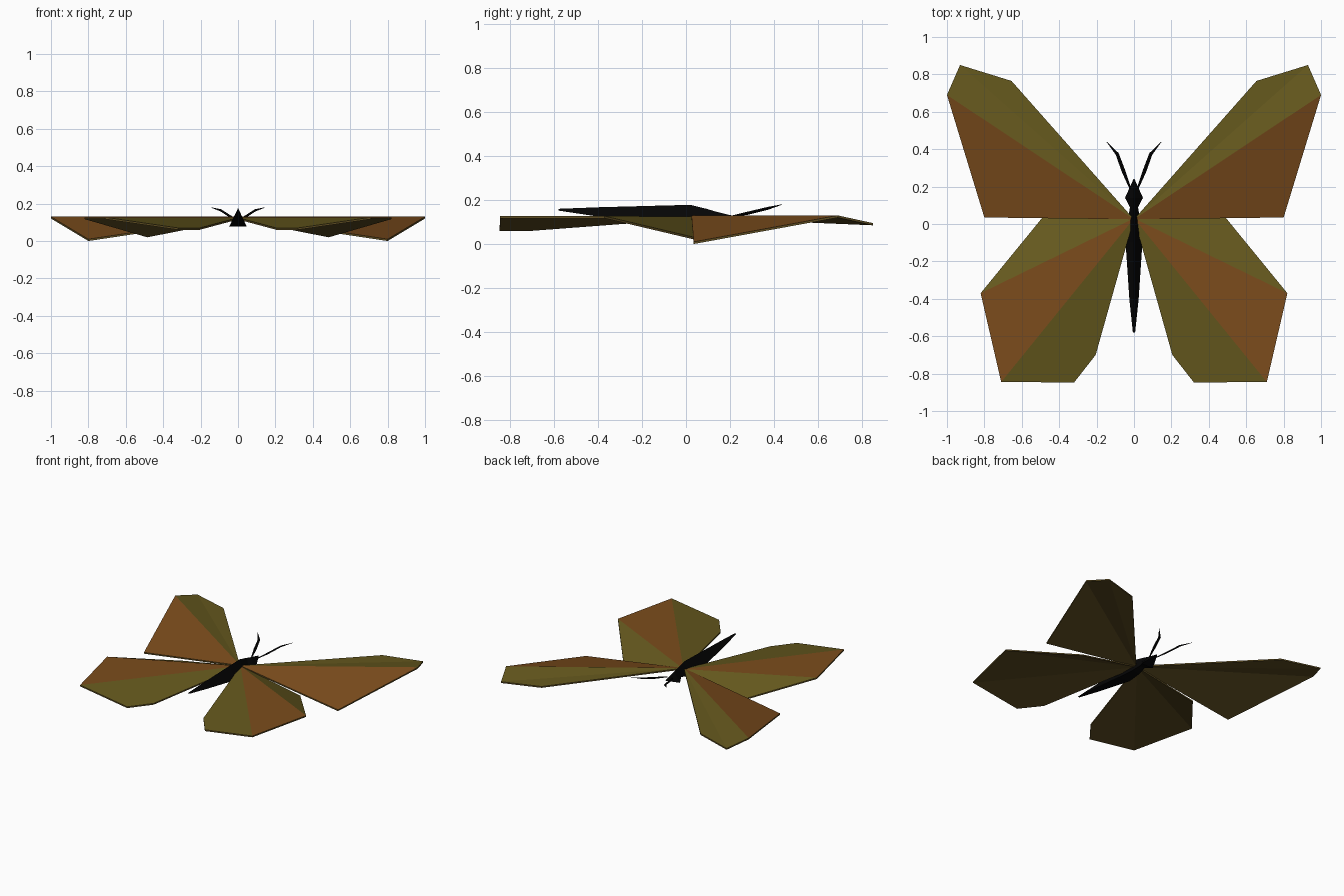
import bpy, bmesh
from mathutils import Vector

if "Cube" in bpy.data.objects:
    bpy.data.objects.remove(bpy.data.objects["Cube"])


def material(name, rgb):
    # sRGB values converted to linear
    m = bpy.data.materials.new(name)
    m.diffuse_color = [((c + 0.055) / 1.055) ** 2.4 if c > 0.04 else c / 12.92 for c in rgb] + [1]
    m.use_nodes = True
    m.node_tree.nodes["Principled BSDF"].inputs["Base Color"].default_value = m.diffuse_color
    return m


olive = material("olive", (0.395, 0.345, 0.115))
brown = material("brown", (0.485, 0.30, 0.11))
dark = material("dark_underside", (0.36, 0.295, 0.13))
black = material("black", (0.02, 0.02, 0.022))


def make(name, bm, mats, mirror=False):
    bmesh.ops.recalc_face_normals(bm, faces=bm.faces)
    mesh = bpy.data.meshes.new(name)
    bm.to_mesh(mesh)
    bm.free()
    for m in mats:
        mesh.materials.append(m)
    ob = bpy.data.objects.new(name, mesh)
    bpy.context.collection.objects.link(ob)
    if mirror:
        ob.modifiers.new("mirror", 'MIRROR').use_mirror_merge = False
    return ob


def wings(name, root, rim, brown_panel, thickness=0.01):
    # pleated fan from the root, thin, with a dark rim and underside
    bm = bmesh.new()
    pts = [root] + rim
    top = [bm.verts.new(p) for p in pts]
    low = [bm.verts.new((x, y, z - thickness)) for x, y, z in pts]
    for i in range(1, len(rim)):
        bm.faces.new((top[0], top[i], top[i + 1])).material_index = int(i == brown_panel)
        bm.faces.new((low[0], low[i + 1], low[i])).material_index = 2
    for i in range(len(pts)):
        j = (i + 1) % len(pts)
        bm.faces.new((top[i], low[i], low[j], top[j])).material_index = 2
    return make(name, bm, (olive, brown, dark), True)


def loft(name, sections, mirror=False):
    # skin between rings of equal length, closed at both ends
    bm = bmesh.new()
    rings = [[bm.verts.new(p) for p in s] for s in sections]
    n = len(rings[0])
    for a, b in zip(rings, rings[1:]):
        for i in range(n):
            j = (i + 1) % n
            bm.faces.new((a[i], a[j], b[j], b[i]))
    bm.faces.new(rings[0])
    bm.faces.new(rings[-1])
    return make(name, bm, (black,), mirror)


# Wings
wings("fore_wings", (0, 0.025, 0.13),
      [(0.80, 0.035, 0.01), (1.0, 0.69, 0.13), (0.93, 0.85, 0.095), (0.655, 0.765, 0.10)], 1)
wings("hind_wings", (0, 0.03, 0.125),
      [(0.205, -0.70, 0.07), (0.32, -0.847, 0.07), (0.71, -0.845, 0.127),
       (0.82, -0.37, 0.127), (0.485, 0.04, 0.03)], 3)

# Body: triangular section along y (y, half width, base z, top z)
profile = [(-0.58, 0.006, 0.152, 0.16), (-0.40, 0.025, 0.125, 0.167), (-0.10, 0.045, 0.08, 0.175),
           (0.02, 0.033, 0.08, 0.178), (0.10, 0.02, 0.095, 0.158)]
loft("body", [[(-w, y, b), (w, y, b), (0, y, t)] for y, w, b, t in profile])

# Head: flared wedge pointing forward
head = [(0.09, 0.022, 0.09, 0.161), (0.14, 0.048, 0.077, 0.146), (0.24, 0.003, 0.118, 0.122)]
loft("head", [[(-w, y, b), (w, y, b), (0, y, t)] for y, w, b, t in head])

# Antennae: tapered curved feelers
path = [(0.02, 0.19, 0.122, 0.004), (0.055, 0.28, 0.14, 0.009),
        (0.09, 0.375, 0.163, 0.008), (0.145, 0.438, 0.18, 0.001)]
loft("antennae", [[Vector((x, y, z)) + Vector(d) * r for d in ((-1, 0.5, 0), (0, 0, -0.8), (1, -0.5, 0), (0, 0, 0.8))]
                  for x, y, z, r in path], True)
